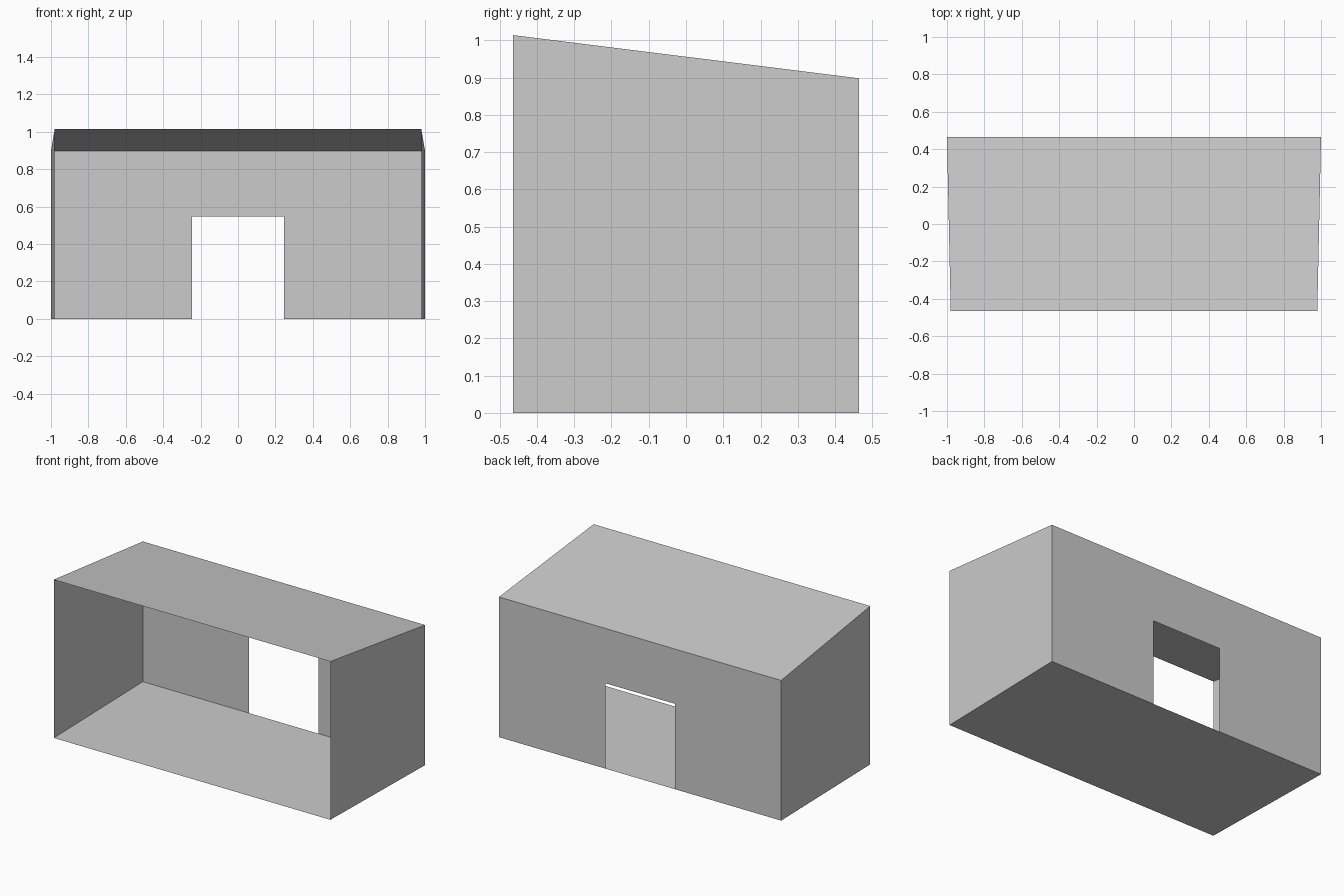
import bpy, bmesh

if "Cube" in bpy.data.objects:
    bpy.data.objects.remove(bpy.data.objects["Cube"])

# Overall dimensions: the shell narrows and rises slightly toward the open front
FRONT_X, BACK_X, Y = 0.98, 1.0, 0.465
FRONT_Z, BACK_Z = 1.014, 0.898
DOOR_X, DOOR_Z = 0.246, 0.547


def panel(name, points):
    """Thin flat sheet from an outline, wound so its normal faces outward."""
    bm = bmesh.new()
    bm.faces.new([bm.verts.new(p) for p in points])
    mesh = bpy.data.meshes.new(name)
    bm.to_mesh(mesh)
    bm.free()
    obj = bpy.data.objects.new(name, mesh)
    bpy.context.collection.objects.link(obj)
    return obj


# Floor
panel("floor", [(-FRONT_X, -Y, 0), (-BACK_X, Y, 0), (BACK_X, Y, 0), (FRONT_X, -Y, 0)])

# Sloping roof
panel("roof", [(-FRONT_X, -Y, FRONT_Z), (FRONT_X, -Y, FRONT_Z),
               (BACK_X, Y, BACK_Z), (-BACK_X, Y, BACK_Z)])

# Side walls
for name, s in (("left_wall", -1), ("right_wall", 1)):
    outline = [(s * FRONT_X, -Y, 0), (s * BACK_X, Y, 0),
               (s * BACK_X, Y, BACK_Z), (s * FRONT_X, -Y, FRONT_Z)]
    panel(name, outline[::s])

# Back wall: one outline stepping around the doorway
half = [(DOOR_X, DOOR_Z), (DOOR_X, 0), (BACK_X, 0), (BACK_X, BACK_Z)]
outline = half + [(-x, z) for x, z in reversed(half)]
panel("back_wall", [(x, Y, z) for x, z in reversed(outline)])
